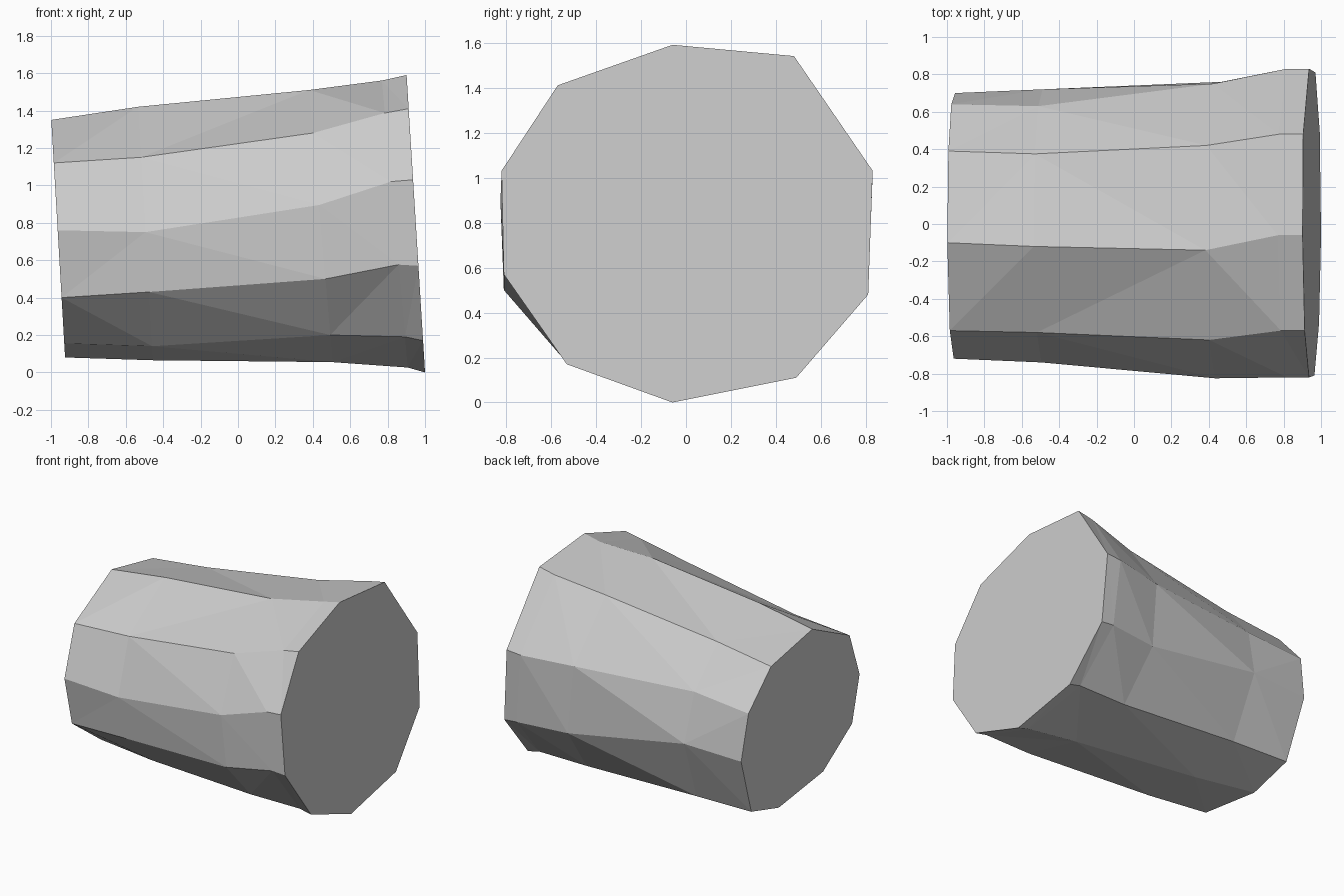
import bpy
import bmesh

# Ten-sided cross-sections along the stump: (x at z=0, lean of x per z, [(y, z) ...])
# each ring starts at the top and runs down the front, then up the back
small_end = (-0.92, -0.058, [
    (-0.10, 1.35), (-0.57, 1.12), (-0.72, 0.76), (-0.66, 0.40), (-0.33, 0.155),
    (0.20, 0.08), (0.54, 0.18), (0.70, 0.63), (0.64, 0.98), (0.39, 1.25)])
near_small = (-0.45, -0.06, [
    (-0.12, 1.42), (-0.58, 1.15), (-0.74, 0.75), (-0.70, 0.43), (-0.38, 0.14),
    (0.12, 0.065), (0.53, 0.17), (0.72, 0.65), (0.63, 1.02), (0.375, 1.31)])
near_large = (0.51, -0.085, [
    (-0.14, 1.51), (-0.62, 1.28), (-0.825, 0.895), (-0.81, 0.50), (-0.55, 0.20),
    (-0.02, 0.055), (0.49, 0.13), (0.76, 0.49), (0.75, 1.01), (0.42, 1.44)])
large_end = (1.0, -0.062, [
    (-0.06, 1.59), (-0.57, 1.41), (-0.82, 1.03), (-0.81, 0.57), (-0.53, 0.17),
    (-0.06, 0.0), (0.49, 0.11), (0.81, 0.48), (0.83, 1.03), (0.48, 1.54)])
# Slightly tighter copy of the large end, just behind its rim
rim = (0.91, -0.09, [(y, 0.75 + (z - 0.75) * 0.965) for y, z in large_end[2]])

# Tapered log body: loft the rings and cap both ends
bm = bmesh.new()
rings = []
for x0, lean, pts in (small_end, near_small, near_large, rim, large_end):
    rings.append([bm.verts.new((x0 + lean * z, y, z)) for y, z in pts])
for a, b in zip(rings, rings[1:]):
    for i in range(10):
        j = (i + 1) % 10
        bm.faces.new((a[i], a[j], b[j], b[i]))
sides = list(bm.faces)
bm.faces.new(rings[0])
bm.faces.new(rings[-1])
bmesh.ops.triangulate(bm, faces=sides)
bmesh.ops.recalc_face_normals(bm, faces=bm.faces)

mesh = bpy.data.meshes.new("log_body")
bm.to_mesh(mesh)
bm.free()
bpy.context.collection.objects.link(bpy.data.objects.new("log_body", mesh))
